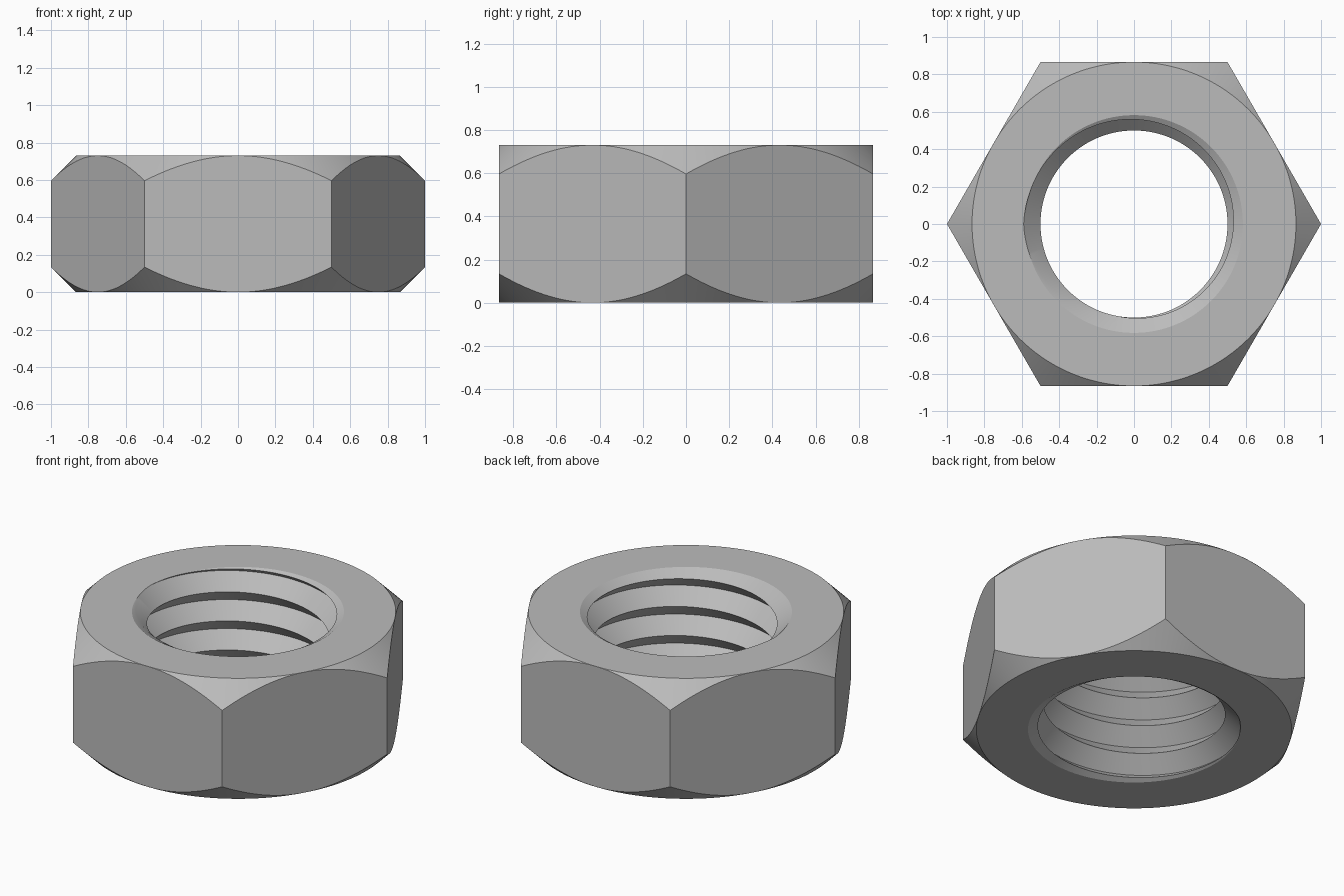
import bpy, bmesh, math

if "Cube" in bpy.data.objects:
    bpy.data.objects.remove(bpy.data.objects["Cube"])

H = 0.73            # nut height
FLAT = 0.866        # centre to flat, also the chamfer circle radius
MINOR, MAJOR = 0.50, 0.59
PITCH = 0.176
SINK, SLOPE = 0.582, 0.6   # countersink mouth radius and depth per radius
N = 192             # columns around, a multiple of 6
LEVELS = 14         # half-pitch levels per column


def root_z(a):
    """Height of one thread root at angle a (right-handed helix)."""
    return H + PITCH * (a - math.pi) / (2 * math.pi)


def thread_r(z, a):
    """Radius of the sharp V thread."""
    f = ((z - root_z(a)) / PITCH) % 1.0
    return MAJOR - (MAJOR - MINOR) * 2 * min(f, 1 - f)


def sink_end(a, top):
    """Height where a countersink meets the thread."""
    lo, hi = 0.0, 0.2              # depth below the mouth
    for _ in range(40):
        d = (lo + hi) / 2
        z = H - d if top else d
        if SINK - d / SLOPE > thread_r(z, a):
            lo = d
        else:
            hi = d
    return H - lo if top else lo


def column(a):
    """Closed cross-section of the nut at angle a."""
    z0, z1 = sink_end(a, False), sink_end(a, True)
    pts = [(max(SINK, thread_r(0, a)), 0.0)]
    for k in range(LEVELS):
        z = root_z(a) + (k - LEVELS + 3) * PITCH / 2
        z = min(max(z, z0), z1)
        pts.append((thread_r(z, a), z))
    pts.append((max(SINK, thread_r(H, a)), H))
    # hexagon side with 45 degree corner chamfers
    r = FLAT / math.cos(a % (math.pi / 3) - math.pi / 6)
    drop = max(r - FLAT, 0)
    pts += [(FLAT, H), (r, H - drop), (r, drop), (FLAT, 0.0)]
    return pts


bm = bmesh.new()
cols = []
for i in range(N + 1):
    a = 2 * math.pi * i / N
    cols.append([bm.verts.new((r * math.cos(a), r * math.sin(a), z))
                 for r, z in column(a)])
for c, d in zip(cols, cols[1:]):
    for k in range(len(c)):
        j = (k + 1) % len(c)
        bm.faces.new((c[k], c[j], d[j], d[k]))
bmesh.ops.remove_doubles(bm, verts=bm.verts, dist=1e-5)
bmesh.ops.dissolve_degenerate(bm, dist=1e-5, edges=bm.edges)
bmesh.ops.recalc_face_normals(bm, faces=bm.faces)
mesh = bpy.data.meshes.new("hex_nut")
bm.to_mesh(mesh)
bm.free()

nut = bpy.data.objects.new("hex_nut", mesh)
bpy.context.collection.objects.link(nut)
steel = bpy.data.materials.new("steel_grey")
steel.diffuse_color = (0.5, 0.5, 0.5, 1)
steel.use_nodes = True
steel.node_tree.nodes["Principled BSDF"].inputs["Base Color"].default_value = steel.diffuse_color
mesh.materials.append(steel)

# smooth curved surfaces, keep the crisp edges
bpy.context.view_layer.objects.active = nut
nut.select_set(True)
bpy.ops.object.shade_smooth_by_angle(angle=math.radians(20))
